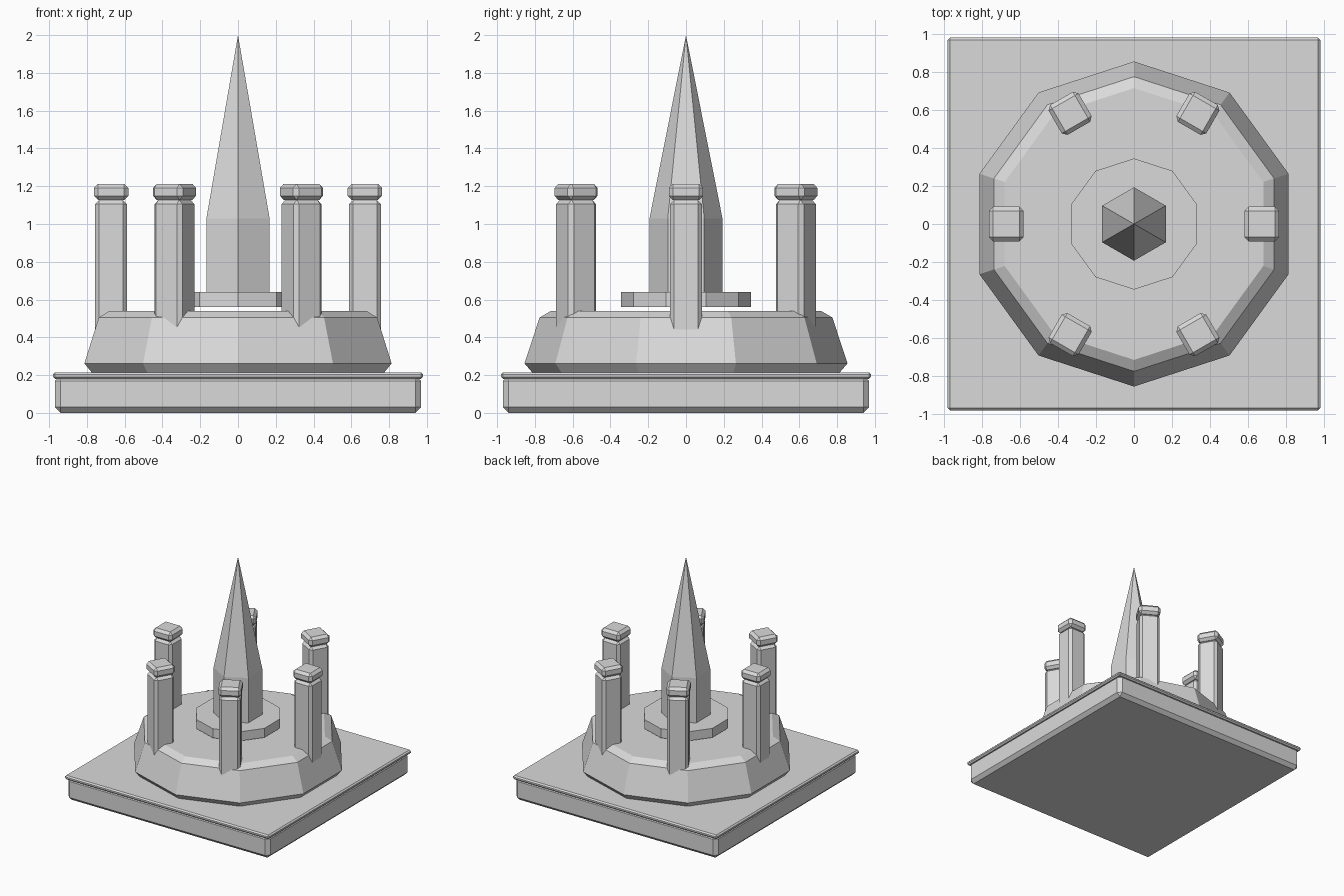
import bpy, bmesh
from math import cos, sin, pi
from mathutils import Matrix

cube = bpy.data.objects.get("Cube")
if cube:
    bpy.data.objects.remove(cube, do_unlink=True)

COLOUR = (0.7, 0.7, 0.7, 1)
stone = bpy.data.materials.new("pale_grey_stone")
stone.use_nodes = True
stone.diffuse_color = COLOUR
for node in stone.node_tree.nodes:
    if node.type == 'BSDF_PRINCIPLED':
        node.inputs["Base Color"].default_value = COLOUR


def finish(name, bm):
    bmesh.ops.recalc_face_normals(bm, faces=bm.faces[:])
    mesh = bpy.data.meshes.new(name)
    bm.to_mesh(mesh)
    bm.free()
    mesh.materials.append(stone)
    obj = bpy.data.objects.new(name, mesh)
    bpy.context.collection.objects.link(obj)
    return obj


def block(name, width, bottom, top, bevel, radius=0, angle=0):
    """Square block with chamfered edges, placed on a circle around z."""
    bm = bmesh.new()
    bmesh.ops.create_cube(bm, size=1)
    bmesh.ops.scale(bm, vec=(width, width, top - bottom), verts=bm.verts)
    bmesh.ops.bevel(bm, geom=bm.edges[:], offset=bevel, segments=1,
                    profile=0.5, affect='EDGES')
    place = (Matrix.Rotation(angle, 4, 'Z')
             @ Matrix.Translation((radius, 0, (bottom + top) / 2)))
    bmesh.ops.transform(bm, matrix=place, verts=bm.verts)
    return finish(name, bm)


def prism(name, sides, profile):
    """Stack of polygon rings (radius, height); radius 0 makes a point."""
    bm = bmesh.new()
    rings = []
    for r, z in profile:
        count = sides if r else 1
        rings.append([bm.verts.new((r * sin(2 * pi * i / sides),
                                    r * cos(2 * pi * i / sides), z))
                      for i in range(count)])
    for low, high in zip(rings, rings[1:]):
        for i in range(sides):
            j = (i + 1) % sides
            if len(high) == 1:
                bm.faces.new((low[i], low[j], high[0]))
            else:
                bm.faces.new((low[i], low[j], high[j], high[i]))
    for ring in (rings[0], rings[-1]):
        if len(ring) > 2:
            bm.faces.new(ring)
    return finish(name, bm)


# Square base with an overhanging slab
block("base_plinth", 1.94, 0, 0.2, 0.03)
block("base_slab", 1.96, 0.18, 0.215, 0.011)

# Ten-sided sloping dais, with a thin disc hovering just above it
prism("dais", 10, [(0.815, 0.215), (0.855, 0.262), (0.775, 0.505), (0.715, 0.54)])
prism("spire_disc", 10, [(0.345, 0.56), (0.345, 0.64)])

# Six-sided central spire
prism("spire", 6, [(0.193, 0.64), (0.193, 1.03), (0, 2.0)])

# Ring of six capped pillars
for k in range(6):
    angle = k * pi / 3
    block(f"pillar_shaft_{k + 1}", 0.17, 0.36, 1.127, 0.022, 0.672, angle)
    block(f"pillar_cap_{k + 1}", 0.182, 1.127, 1.213, 0.022, 0.672, angle)
